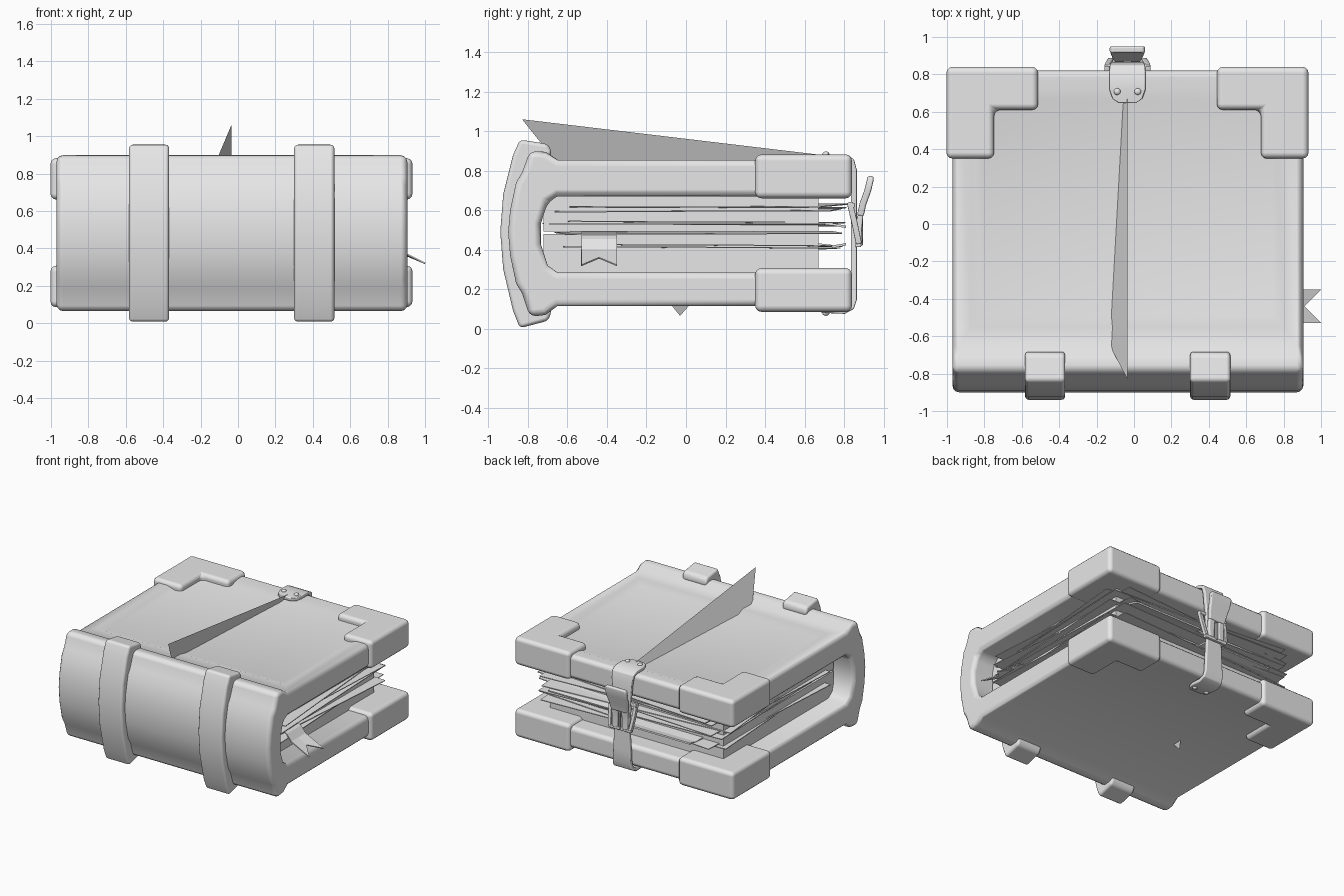
import bpy, bmesh, math, random
from mathutils import Matrix, Vector

if "Cube" in bpy.data.objects:
    bpy.data.objects.remove(bpy.data.objects["Cube"])

random.seed(4)
grey = bpy.data.materials.new("pale_grey")
grey.diffuse_color = (0.8, 0.8, 0.8, 1)
grey.use_nodes = True
grey.node_tree.nodes["Principled BSDF"].inputs["Base Color"].default_value = grey.diffuse_color
CX = -0.035  # centre line of the book


def finish(name, bm, bevel=0.0, thick=0.0, segs=3):
    bmesh.ops.recalc_face_normals(bm, faces=bm.faces)
    me = bpy.data.meshes.new(name)
    bm.to_mesh(me)
    bm.free()
    me.materials.append(grey)
    ob = bpy.data.objects.new(name, me)
    bpy.context.collection.objects.link(ob)
    if thick:
        s = ob.modifiers.new("thickness", 'SOLIDIFY')
        s.thickness, s.offset = thick, 0
    if bevel:
        for p in me.polygons:
            p.use_smooth = True
        b = ob.modifiers.new("round", 'BEVEL')
        b.width, b.segments = bevel, segs
        b.limit_method, b.angle_limit = 'ANGLE', math.radians(38)
        b.harden_normals = True
    return ob


def prism_bm(pts, lo, hi, axis):
    """Closed profile pushed along x (profile in yz) or z (profile in xy)."""
    put = (lambda p, t: (t, p[0], p[1])) if axis == 'X' else (lambda p, t: (p[0], p[1], t))
    bm = bmesh.new()
    a = [bm.verts.new(put(p, lo)) for p in pts]
    b = [bm.verts.new(put(p, hi)) for p in pts]
    bm.faces.new(a)
    bm.faces.new(b[::-1])
    for i in range(len(pts)):
        j = (i + 1) % len(pts)
        bm.faces.new((a[i], b[i], b[j], a[j]))
    bmesh.ops.recalc_face_normals(bm, faces=bm.faces)
    return bm


def strip(name, rows, thick, bevel=0.0):
    """Band made from rows holding equal numbers of points."""
    bm = bmesh.new()
    vs = [[bm.verts.new(p) for p in r] for r in rows]
    for r, s in zip(vs, vs[1:]):
        for i in range(len(r) - 1):
            bm.faces.new((r[i], r[i + 1], s[i + 1], s[i]))
    return finish(name, bm, bevel, thick, 2)


def band(name, path, thick, bevel, cx=CX):
    """Band from (half width, y, z) steps."""
    return strip(name, [[(cx - w, y, z), (cx + w, y, z)] for w, y, z in path], thick, bevel)


def box(name, size, loc, rot=(0, 0, 0), bevel=0.0):
    bm = bmesh.new()
    bmesh.ops.create_cube(bm, size=1)
    bmesh.ops.scale(bm, vec=size, verts=bm.verts)
    ob = finish(name, bm, bevel)
    ob.location, ob.rotation_euler = loc, rot
    return ob


# Cover: one C-shaped profile of two boards and a rounded spine
cover = [(0.82, 0.855), (-0.65, 0.855), (-0.71, 0.895), (-0.79, 0.90), (-0.83, 0.79),
         (-0.86, 0.74), (-0.89, 0.60), (-0.90, 0.49), (-0.89, 0.37), (-0.86, 0.23),
         (-0.83, 0.18), (-0.79, 0.06), (-0.71, 0.07), (-0.65, 0.115), (0.82, 0.115),
         (0.82, 0.285), (-0.65, 0.285), (-0.70, 0.32), (-0.735, 0.43), (-0.735, 0.53),
         (-0.70, 0.64), (-0.65, 0.67), (0.82, 0.67)]
bm = prism_bm(cover, -0.97, 0.905, 'X')
top = [f for f in bm.faces if f.normal.z > 0.99 and f.calc_center_median().z > 0.8 and f.calc_area() > 1]
# Sunken panel in the front board
bmesh.ops.inset_region(bm, faces=top, thickness=0.14)
bmesh.ops.inset_region(bm, faces=top, thickness=0.09, depth=-0.02)
finish("cover", bm, 0.035)

# Two raised bands over the spine
spine_band = [(-0.68, 0.90), (-0.70, 0.935), (-0.84, 0.957), (-0.875, 0.88), (-0.925, 0.68),
              (-0.94, 0.49), (-0.925, 0.30), (-0.875, 0.09), (-0.84, 0.003), (-0.70, 0.04),
              (-0.68, 0.08), (-0.70, 0.16), (-0.79, 0.20), (-0.82, 0.49), (-0.79, 0.78), (-0.70, 0.80)]
for side, x0 in (("left", -0.583), ("right", 0.30)):
    finish(side + "_spine_band", prism_bm(spine_band, x0, x0 + 0.215, 'X'), 0.025)

# L-shaped corner guards
for side, s in (("left", -1), ("right", 1)):
    o = 0.968
    guard = [(o, 0.84), (o - 0.49, 0.84), (o - 0.49, 0.61), (o - 0.255, 0.61), (o - 0.255, 0.35), (o, 0.35)]
    guard = [(CX + s * x, y) for x, y in guard]
    for level, z0 in (("lower", 0.085), ("upper", 0.66)):
        finish(f"{level}_{side}_corner_guard", prism_bm(guard, z0, z0 + 0.222, 'Z'), 0.032)

# Page blocks
box("lower_pages", (1.53, 1.39, 0.195), (CX, -0.025, 0.382))
box("upper_pages", (1.53, 1.39, 0.18), (CX, -0.025, 0.582))

# Loose sheets poking out between the pages
for i, z in enumerate((0.41, 0.422, 0.485, 0.525, 0.535, 0.60, 0.612, 0.622)):
    turn = math.radians((3, -4, 2, -3, 5, -2, 4, -5)[i])
    box(f"loose_sheet_{i + 1}", (1.58, 1.40, 0.006), (CX + 0.02, 0.045 + random.uniform(-0.01, 0.02), z),
        (random.uniform(-0.006, 0.006), random.uniform(-0.012, 0.012), turn))
# Curled sheet ends at the open edge
for i, (x, z) in enumerate(((0.35, 0.53), (-0.3, 0.42))):
    band(f"curled_sheet_{i + 1}", [(0.32, 0.5, z), (0.32, 0.68, z + 0.005), (0.31, 0.75, z - 0.003),
                                  (0.3, 0.81, z - 0.015 + 0.022 * i)], 0.012, 0, x)

# Swallow-tailed page marker
strip("page_marker", [[(x, -0.53 + 0.09 * k, z + (notch if k == 1 else 0)) for k in range(3)]
                      for x, z, notch in ((0.66, 0.49, 0), (0.74, 0.485, 0), (0.80, 0.45, 0), (0.84, 0.40, 0))]
      + [[(1.0, -0.53, 0.32), (0.91, -0.44, 0.358), (1.0, -0.35, 0.32)]], 0.008)

# Long thin blade of cloth rising through the cover
bm = bmesh.new()
bm.faces.new([bm.verts.new(p) for p in ((CX, 0.68, 0.88), (CX, -0.83, 1.06), (-0.455, -0.03, 0.065))])
finish("ribbon_blade", bm)

# Closing strap around the open edge
band("closing_strap", [(0.045, 0.647, 0.862), (0.08, 0.67, 0.864), (0.097, 0.72, 0.868), (0.097, 0.80, 0.868),
                       (0.095, 0.838, 0.85), (0.09, 0.85, 0.80), (0.075, 0.85, 0.65), (0.065, 0.85, 0.45),
                       (0.075, 0.85, 0.25), (0.08, 0.85, 0.15), (0.085, 0.838, 0.11), (0.09, 0.80, 0.09),
                       (0.09, 0.72, 0.094), (0.075, 0.67, 0.10), (0.045, 0.647, 0.105)], 0.03, 0.008)

# Flared tongue with a slit, split into two prongs below
band("strap_tongue", [(0.07, 0.882, 0.57), (0.08, 0.895, 0.63), (0.09, 0.92, 0.70),
                      (0.095, 0.933, 0.755), (0.085, 0.932, 0.772)], 0.034, 0.01)
for side, s in (("left", -1), ("right", 1)):
    band(side + "_tongue_prong", [(0.026, 0.882, 0.575), (0.025, 0.875, 0.50), (0.022, 0.878, 0.43)],
         0.03, 0.008, CX + s * 0.044)
    # Buckle side bars, leaning inward toward the bottom
    strip(side + "_buckle_bar", [[(CX + s * (w - 0.014), y, z), (CX + s * (w + 0.014), y, z)]
                                 for w, y, z in ((0.11, 0.828, 0.64), (0.105, 0.85, 0.55),
                                                 (0.09, 0.875, 0.43))], 0.03, 0.006)
    # Rivets at both ends of the strap
    for level, z in (("top", 0.884), ("bottom", 0.078)):
        bm = bmesh.new()
        bmesh.ops.create_uvsphere(bm, u_segments=16, v_segments=8, radius=0.018)
        for f in bm.faces:
            f.smooth = True
        r = finish(f"{level}_{side}_rivet", bm)
        r.location = (CX + s * 0.055, 0.708, z)
        r.scale.z = 0.7
# Buckle cross bars and pin
box("buckle_lower_bar", (0.20, 0.03, 0.025), (CX, 0.872, 0.425), bevel=0.006)
box("buckle_upper_bar", (0.245, 0.03, 0.025), (CX, 0.84, 0.625), bevel=0.006)
box("buckle_pin", (0.016, 0.02, 0.14), (CX, 0.885, 0.49), bevel=0.005)
